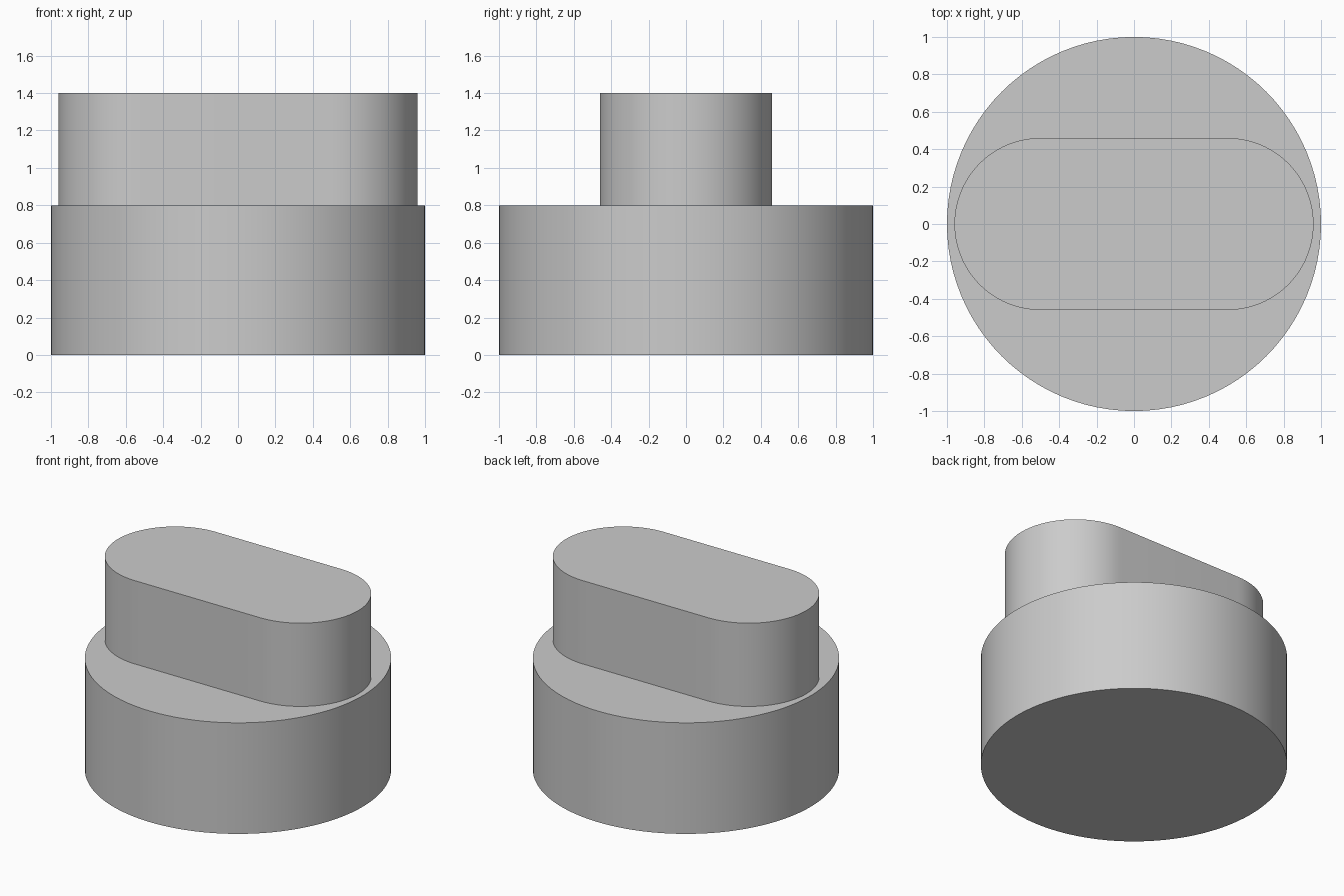
import bpy
import bmesh
from math import cos, sin, pi, radians

cube = bpy.data.objects.get("Cube")
if cube:
    bpy.data.objects.remove(cube, do_unlink=True)

grey = bpy.data.materials.new("light grey")
grey.use_nodes = True
colour = (0.6, 0.6, 0.6, 1)
grey.diffuse_color = colour
grey.node_tree.nodes["Principled BSDF"].inputs["Base Color"].default_value = colour


def rounded_outline(radius, offset, steps):
    """Two half circles, pushed apart along x by offset on each side."""
    points = []
    for side in (1, -1):
        for i in range(steps + 1):
            a = -pi / 2 + pi * i / steps
            points.append((side * (offset + radius * cos(a)), side * radius * sin(a)))
    return points


def extrude_outline(name, outline, bottom, top):
    bm = bmesh.new()
    face = bm.faces.new([bm.verts.new((x, y, bottom)) for x, y in outline])
    bmesh.ops.remove_doubles(bm, verts=bm.verts[:], dist=0.0001)
    face = bm.faces[:][0]
    result = bmesh.ops.extrude_face_region(bm, geom=[face], use_keep_orig=True)
    raised = [v for v in result["geom"] if isinstance(v, bmesh.types.BMVert)]
    bmesh.ops.translate(bm, verts=raised, vec=(0, 0, top - bottom))
    bmesh.ops.recalc_face_normals(bm, faces=bm.faces[:])
    mesh = bpy.data.meshes.new(name)
    bm.to_mesh(mesh)
    bm.free()
    mesh.materials.append(grey)
    obj = bpy.data.objects.new(name, mesh)
    bpy.context.collection.objects.link(obj)
    bpy.ops.object.select_all(action="DESELECT")
    obj.select_set(True)
    bpy.context.view_layer.objects.active = obj
    bpy.ops.object.shade_smooth_by_angle(angle=radians(30))
    return obj


# Round base
extrude_outline("round_base", rounded_outline(1, 0, 48), 0, 0.8)

# Slot-shaped grip standing on the base
extrude_outline("grip", rounded_outline(0.46, 0.5, 36), 0.8, 1.4)
